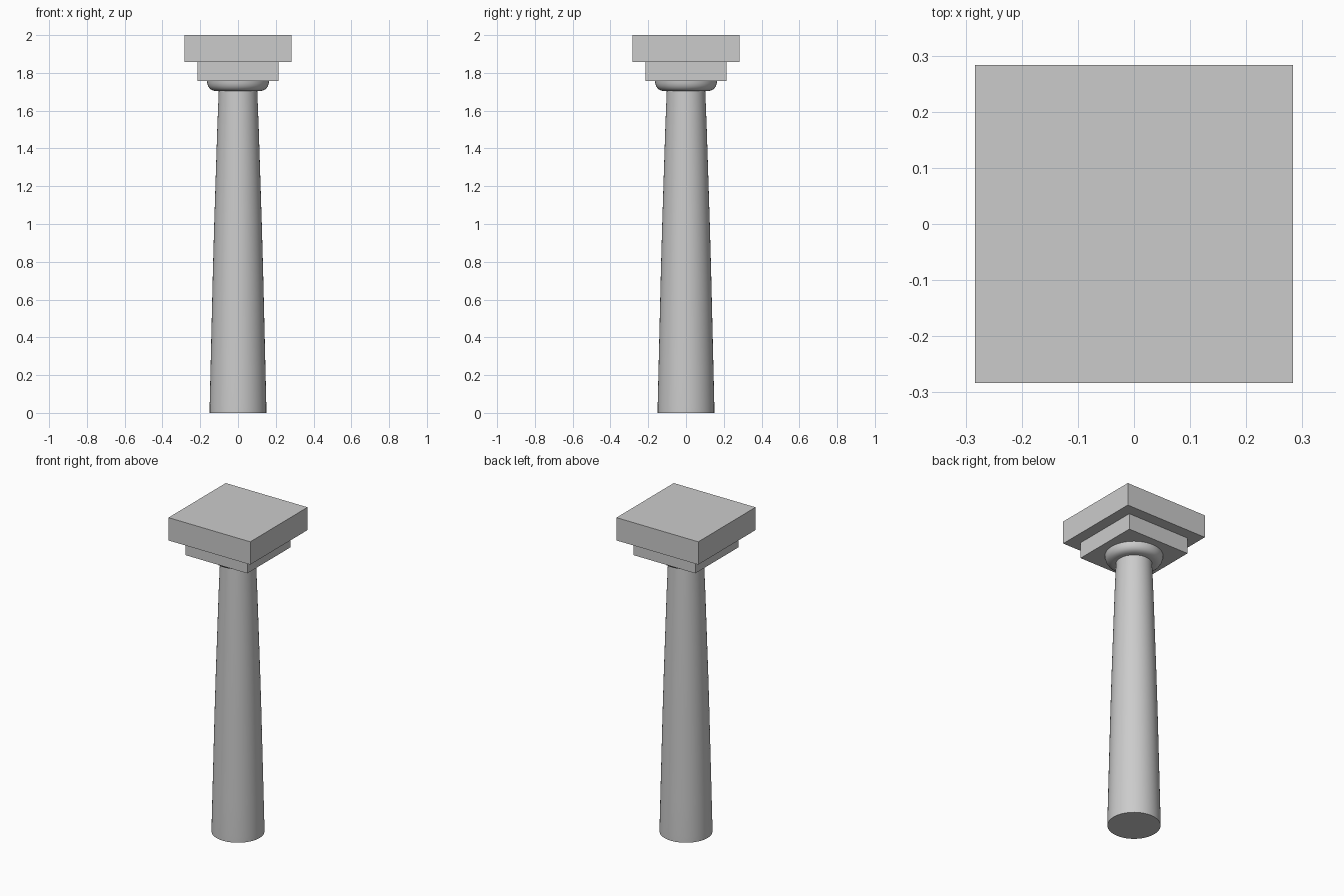
import bpy, bmesh, math

if "Cube" in bpy.data.objects:
    bpy.data.objects.remove(bpy.data.objects["Cube"])


def lathe(name, profile, segments=64):
    """Spin an (r, z) profile into a closed, smooth solid."""
    bm = bmesh.new()
    rings = [[bm.verts.new((r * math.cos(a), r * math.sin(a), z))
              for a in (2 * math.pi * i / segments for i in range(segments))]
             for r, z in profile]
    for low, high in zip(rings, rings[1:]):
        for i in range(segments):
            j = (i + 1) % segments
            bm.faces.new((low[i], low[j], high[j], high[i]))
    bm.faces.new(rings[0][::-1])
    bm.faces.new(rings[-1])
    mesh = bpy.data.meshes.new(name)
    bm.to_mesh(mesh)
    bm.free()
    obj = bpy.data.objects.new(name, mesh)
    bpy.context.collection.objects.link(obj)
    bpy.ops.object.select_all(action='DESELECT')
    obj.select_set(True)
    bpy.context.view_layer.objects.active = obj
    bpy.ops.object.shade_smooth_by_angle(angle=math.radians(40))
    return obj


def slab(name, half, z0, z1):
    """Square block between two heights."""
    bpy.ops.mesh.primitive_cube_add(size=1, location=(0, 0, (z0 + z1) / 2))
    obj = bpy.context.object
    obj.name = name
    obj.scale = (2 * half, 2 * half, z1 - z0)
    bpy.ops.object.transform_apply(location=False, rotation=False, scale=True)
    return obj


# Tapered shaft with a short straight foot and slight swelling
lathe("shaft", [(0.150, 0), (0.150, 0.04), (0.145, 0.25), (0.139, 0.5),
                (0.133, 0.75), (0.126, 1.0), (0.118, 1.25), (0.110, 1.5),
                (0.102, 1.704)])

# Rounded cushion under the capital
lathe("cushion", [(0.100, 1.704), (0.122, 1.704), (0.139, 1.709), (0.151, 1.718),
                  (0.159, 1.731), (0.163, 1.745), (0.164, 1.757)])

# Stepped square capital
slab("lower_block", 0.214, 1.757, 1.857)
slab("top_block", 0.2835, 1.857, 2.0)
